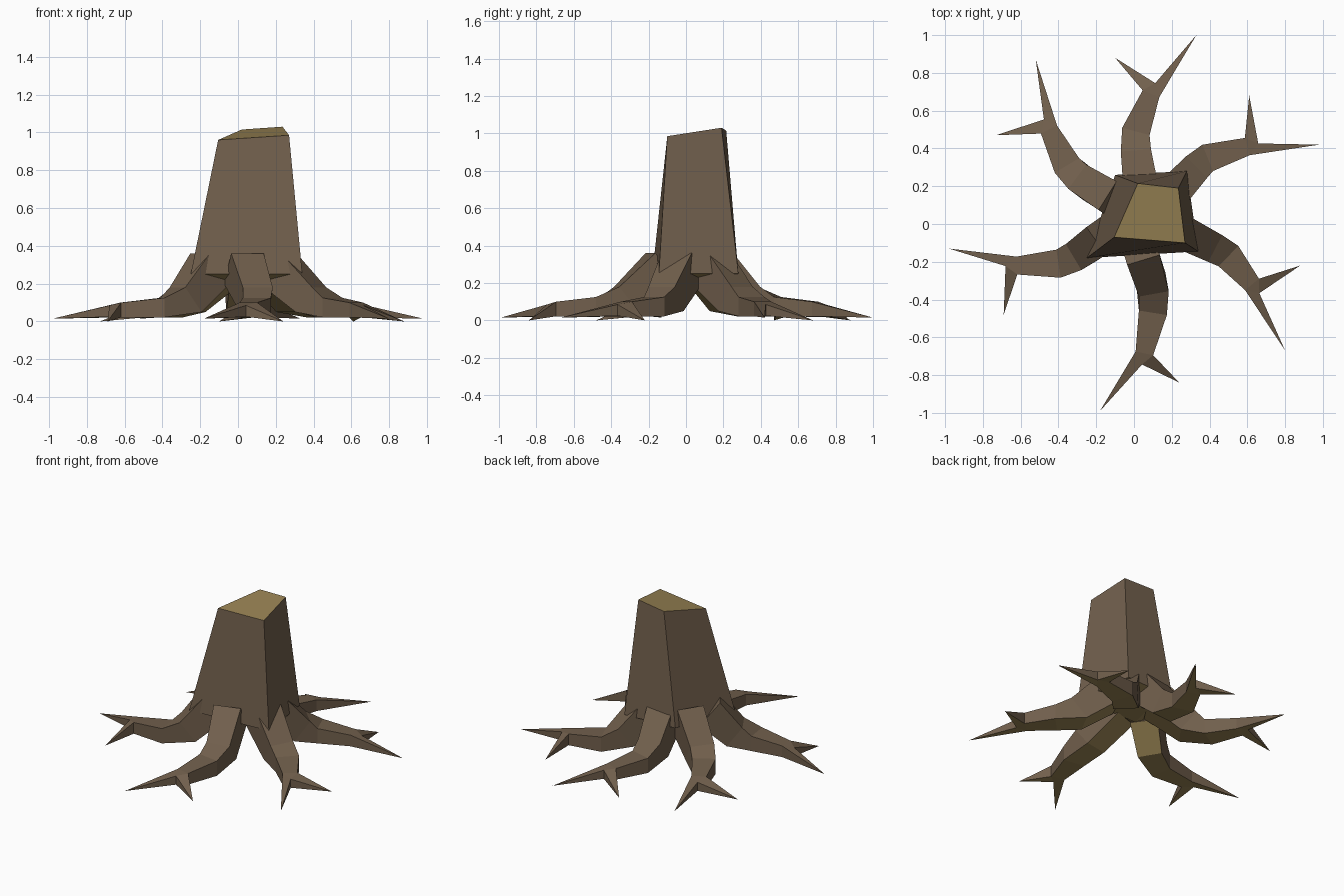
import bpy, bmesh
from mathutils import Vector

if "Cube" in bpy.data.objects:
    bpy.data.objects.remove(bpy.data.objects["Cube"])


def material(name, rgb):
    m = bpy.data.materials.new(name)
    m.diffuse_color = (*rgb, 1)
    m.use_nodes = True
    m.node_tree.nodes["Principled BSDF"].inputs["Base Color"].default_value = m.diffuse_color
    return m


BARK = material("bark_brown", (0.165, 0.115, 0.073))
WOOD = material("cut_wood", (0.315, 0.226, 0.088))


def finish(name, bm, is_wood):
    """Turn a bmesh into a flat-shaded object, bare wood chosen by face normal."""
    bmesh.ops.recalc_face_normals(bm, faces=bm.faces)
    for f in bm.faces:
        f.normal_update()
        f.material_index = 1 if is_wood(f.normal) else 0
    me = bpy.data.meshes.new(name)
    bm.to_mesh(me)
    bm.free()
    me.materials.append(BARK)
    me.materials.append(WOOD)
    ob = bpy.data.objects.new(name, me)
    bpy.context.collection.objects.link(ob)


def bridge(bm, a, b):
    n = len(a)
    for i in range(n):
        bm.faces.new((a[i], a[(i + 1) % n], b[(i + 1) % n], b[i]))


# Trunk: four-sided, tapered, with a slanted cut top and a shallow pointed base
bm = bmesh.new()
rings = [
    [(-0.06, -0.06, 0.20), (0.14, -0.06, 0.20), (0.14, 0.12, 0.20), (-0.02, 0.12, 0.20)],
    [(-0.25, -0.18, 0.25), (0.34, -0.145, 0.25), (0.28, 0.28, 0.25), (-0.10, 0.26, 0.25)],
    [(-0.105, -0.07, 0.96), (0.27, -0.10, 0.985), (0.235, 0.19, 1.03), (0.02, 0.215, 1.015)],
]
rings = [[bm.verts.new(p) for p in r] for r in rings]
bridge(bm, rings[0], rings[1])
bridge(bm, rings[1], rings[2])
bm.faces.new(rings[0])
bm.faces.new(rings[2])
finish("trunk", bm, lambda n: abs(n.z) > 0.7)

# Shared root section: width, top height, bottom height, inward shift of the bottom
SECTIONS = [(0.18, 0.36, 0.20, 0.13), (0.16, 0.18, 0.05, 0.10),
            (0.15, 0.125, 0.022, 0.0), (0.095, 0.10, 0.022, 0.0)]


def root(name, path, left_tip, right_tip):
    """Bent four-sided root ending in a fork of two spikes."""
    bm = bmesh.new()
    pts = [Vector(p) for p in path]
    rows = []
    for i, (p, (w, top, bot, shift)) in enumerate(zip(pts, SECTIONS)):
        d = (pts[min(i + 1, 3)] - pts[max(i - 1, 0)]).normalized()
        side = Vector((-d.y, d.x)) * w / 2
        low = p - d * shift
        corners = [(p + side, top), (p - side, top), (low - side, bot), (low + side, bot)]
        rows.append([bm.verts.new((*q, z)) for q, z in corners])
    for a, b in zip(rows, rows[1:]):
        bridge(bm, a, b)
    bm.faces.new(rows[0])
    # fork: crotch edge between the two spikes
    c = pts[3] + d * 0.06
    ct, cb = bm.verts.new((*c, 0.085)), bm.verts.new((*c, 0.025))
    lt, rt, rb, lb = rows[3]
    bm.faces.new((lt, rt, ct))
    bm.faces.new((lb, rb, cb))
    for (t, b), tip, z in (((lt, lb), left_tip, 0.0), ((rt, rb), right_tip, 0.015)):
        v = bm.verts.new((*tip, z))
        for e in ((t, ct), (ct, cb), (cb, b), (b, t)):
            bm.faces.new((*e, v))
    finish(name, bm, lambda n: n.z < -0.4)


# Six roots: path from the trunk outwards, then left and right spike tips
root("front_root", [(0.05, -0.19), (0.105, -0.37), (0.10, -0.47), (0.055, -0.685)],
     (0.24, -0.84), (-0.18, -0.99))
root("front_right_root", [(0.27, -0.05), (0.43, -0.13), (0.50, -0.17), (0.625, -0.32)],
     (0.88, -0.22), (0.80, -0.67))
root("back_right_root", [(0.22, 0.18), (0.33, 0.30), (0.39, 0.35), (0.60, 0.41)],
     (0.61, 0.68), (0.98, 0.42))
root("back_root", [(0.03, 0.24), (0.01, 0.39), (0.01, 0.49), (0.09, 0.69)],
     (-0.10, 0.88), (0.33, 1.0))
root("back_left_root", [(-0.14, 0.15), (-0.30, 0.25), (-0.355, 0.31), (-0.45, 0.50)],
     (-0.73, 0.47), (-0.52, 0.87))
root("left_root", [(-0.20, -0.09), (-0.32, -0.175), (-0.40, -0.21), (-0.62, -0.22)],
     (-0.69, -0.48), (-0.98, -0.13))
